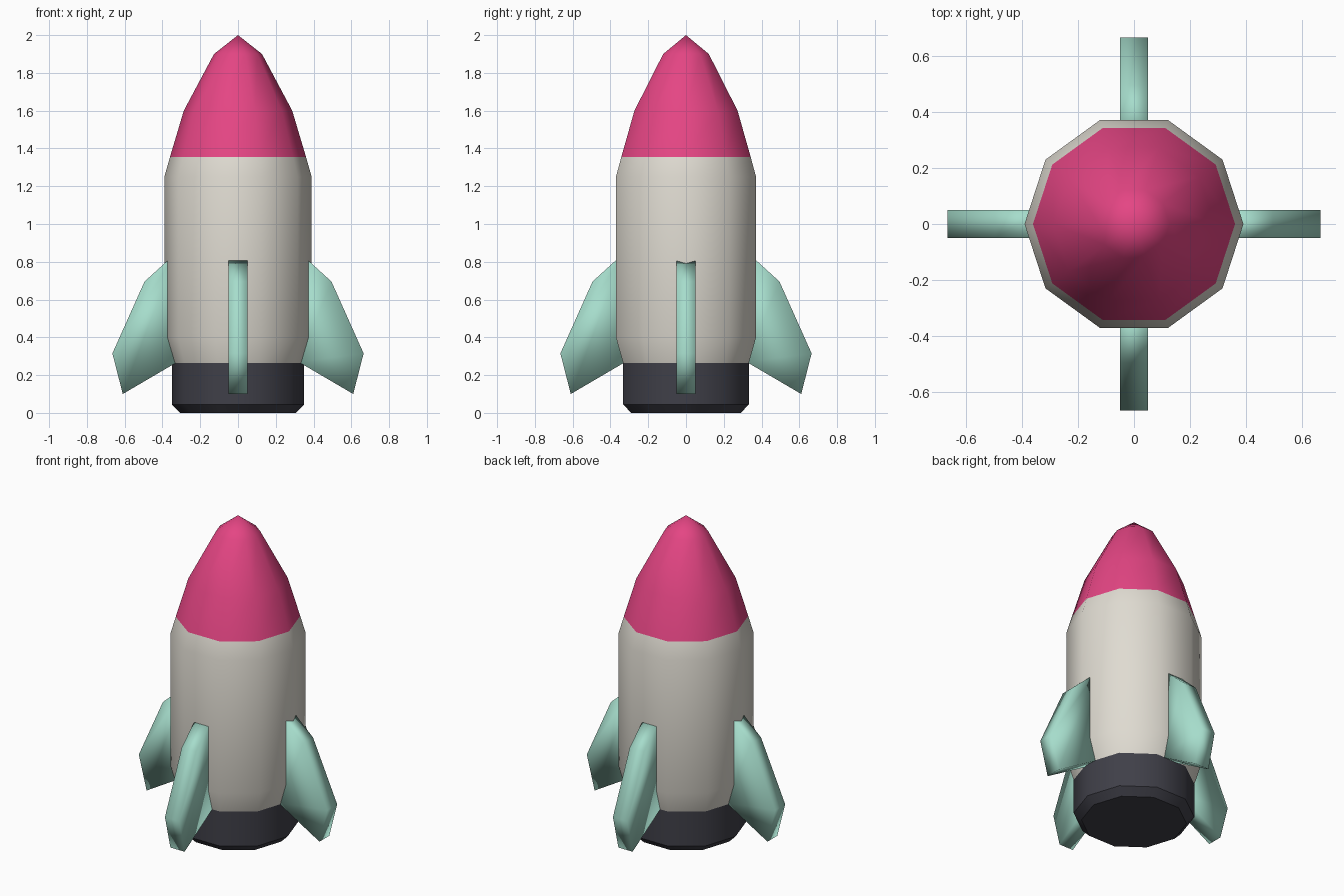
import bpy, bmesh
from math import cos, sin, pi, radians

if "Cube" in bpy.data.objects:
    bpy.data.objects.remove(bpy.data.objects["Cube"])

SIDES = 10


def material(name, rgb):
    m = bpy.data.materials.new(name)
    m.diffuse_color = (*rgb, 1)
    m.use_nodes = True
    m.node_tree.nodes["Principled BSDF"].inputs["Base Color"].default_value = m.diffuse_color
    return m


def finish(name, bm, mat, angle):
    bmesh.ops.recalc_face_normals(bm, faces=bm.faces)
    me = bpy.data.meshes.new(name)
    bm.to_mesh(me)
    bm.free()
    me.materials.append(mat)
    ob = bpy.data.objects.new(name, me)
    bpy.context.collection.objects.link(ob)
    bpy.ops.object.select_all(action='DESELECT')
    ob.select_set(True)
    bpy.context.view_layer.objects.active = ob
    bpy.ops.object.shade_smooth_by_angle(angle=radians(angle))
    return ob


def lathe(name, profile, mat, cap_bottom=False):
    """Ten-sided turned shell; a zero radius closes to a point."""
    bm = bmesh.new()
    rings = []
    for r, z in profile:
        n = SIDES if r > 0 else 1
        rings.append([bm.verts.new((r * cos(2 * pi * i / SIDES), r * sin(2 * pi * i / SIDES), z))
                      for i in range(n)])
    for a, b in zip(rings, rings[1:]):
        for i in range(SIDES):
            j = (i + 1) % SIDES
            top = [b[0]] if len(b) == 1 else [b[j], b[i]]
            bm.faces.new([a[i], a[j]] + top)
    if cap_bottom:
        bm.faces.new(rings[0][::-1])
    return finish(name, bm, mat, 42)


def fin(name, profile, thickness, turn, mat):
    """Flat plate standing radially on the hull."""
    bm = bmesh.new()
    c, s = round(cos(turn)), round(sin(turn))
    sides = []
    for t in (-thickness / 2, thickness / 2):
        sides.append([bm.verts.new((r * c - t * s, r * s + t * c, z)) for r, z in profile])
    a, b = sides
    bm.faces.new(a)
    bm.faces.new(b[::-1])
    n = len(profile)
    for i in range(n):
        j = (i + 1) % n
        bm.faces.new((a[i], b[i], b[j], a[j]))
    return finish(name, bm, mat, 100)


pink = material("pink", (0.78, 0.06, 0.23))
cream = material("cream", (0.74, 0.71, 0.64))
mint = material("mint", (0.38, 0.72, 0.60))
dark = material("charcoal", (0.05, 0.05, 0.065))

# engine base, hull and nose cone share their joining rings
lathe("engine_base", [(0.305, 0), (0.35, 0.045), (0.35, 0.265)], dark, cap_bottom=True)
lathe("hull", [(0.35, 0.265), (0.39, 0.4), (0.39, 1.25), (0.36, 1.355)], cream)
lathe("nose_cone", [(0.36, 1.355), (0.287, 1.6), (0.127, 1.9), (0, 2.0)], pink)

# four fins, rooted inside the hull
fin_profile = [(0.33, 0.845), (0.495, 0.695), (0.665, 0.315), (0.61, 0.10), (0.32, 0.27)]
for i, side in enumerate(("right", "back", "left", "front")):
    fin(side + "_fin", fin_profile, 0.1, i * pi / 2, mint)
